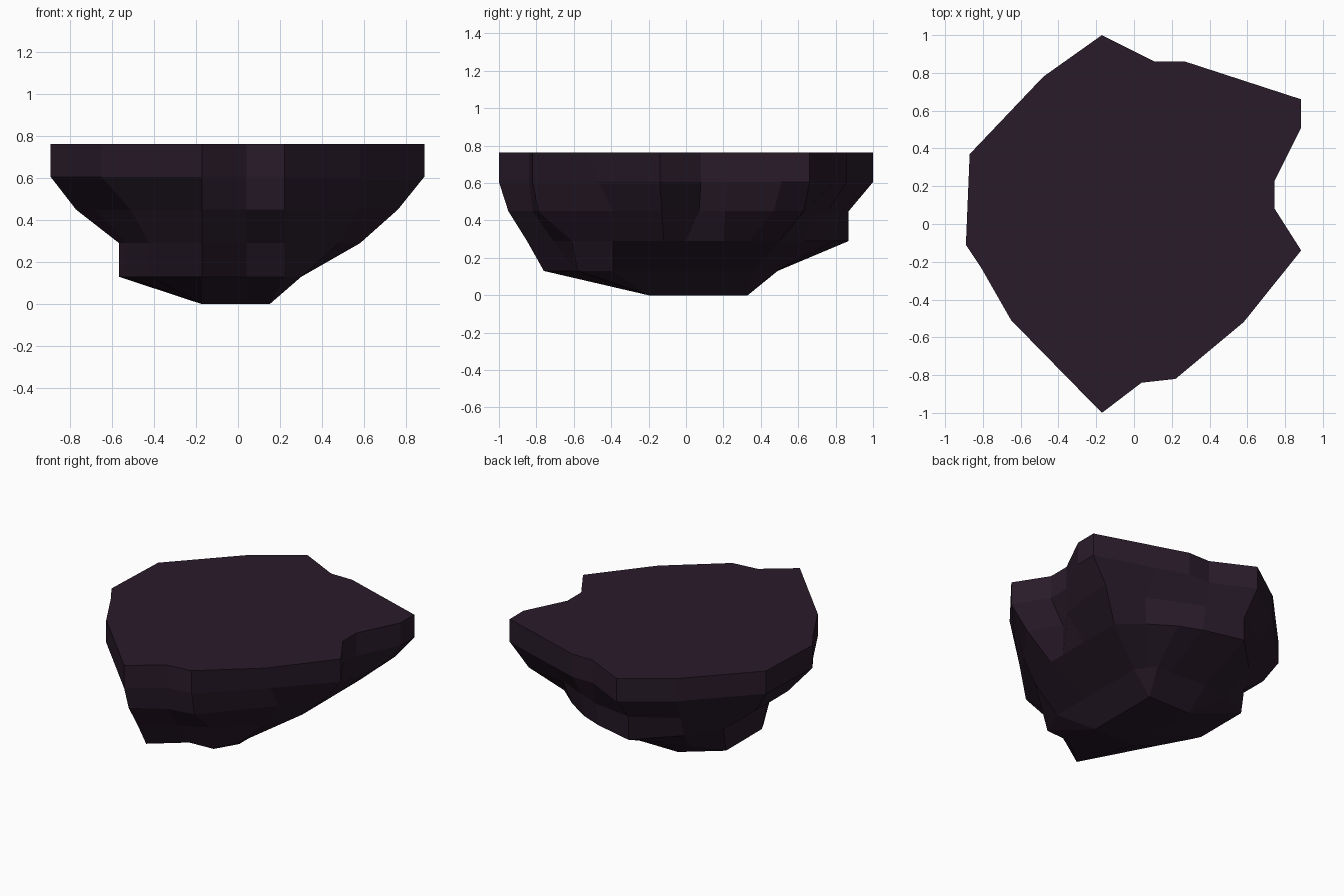
import bpy, bmesh

# Cross-sections, counter-clockwise from the right side, one corner per column
rim = [(.885, -.14), (.745, .08), (.745, .23), (.885, .51), (.885, .66), (.47, .795),
       (.27, .86), (.11, .86), (-.17, 1), (-.48, .78), (-.87, .37), (-.89, -.11),
       (-.81, -.23), (-.65, -.51), (-.17, -1), (.04, -.84), (.22, -.82), (.58, -.52)]
upper = [(.76, -.13), (.64, .07), (.72, .21), (.76, .47), (.76, .63), (.47, .67),
         (.27, .76), (.11, .83), (-.17, .87), (-.45, .70), (-.77, .34), (-.77, -.01),
         (-.68, -.16), (-.51, -.41), (-.17, -.95), (.04, -.82), (.22, -.79), (.58, -.39)]
middle = [(.58, -.12), (.58, 0), (.58, .20), (.58, .34), (.58, .50), (.43, .63),
          (.26, .74), (.11, .80), (-.17, .87), (-.42, .62), (-.565, .40), (-.565, -.08),
          (-.53, -.15), (-.42, -.37), (-.17, -.85), (.04, -.71), (.22, -.61), (.48, -.39)]
lower = [(.30, -.12), (.30, 0), (.30, .18), (.30, .30), (.30, .36), (.25, .43),
         (.21, .48), (.11, .48), (-.17, .49), (-.35, .45), (-.565, .37), (-.565, -.02),
         (-.53, -.09), (-.42, -.29), (-.17, -.76), (.04, -.59), (.22, -.58), (.30, -.39)]


def clamp(v, lo, hi):
    return max(lo, min(hi, v))


# The flat foot is the lower section pulled in to a small rectangle
foot = [(clamp(x, -.17, .15), clamp(y, -.20, .33)) for x, y in lower]
# The rim's underside is the rim with its front right corner trimmed
under_rim = rim[:-1] + [(.58, -.47)]
levels = [(0, foot), (.13, lower), (.29, middle), (.45, upper), (.605, under_rim), (.762, rim)]

# Rock: stack the sections, skin them, cap both ends
bm = bmesh.new()
rings = [[bm.verts.new((x, y, z)) for x, y in section] for z, section in levels]
n = len(rim)
for a, b in zip(rings, rings[1:]):
    for i in range(n):
        j = (i + 1) % n
        bm.faces.new((a[i], a[j], b[j], b[i]))
bm.faces.new(rings[-1])
bm.faces.new(rings[0][::-1])
bmesh.ops.remove_doubles(bm, verts=bm.verts[:], dist=.001)
bmesh.ops.recalc_face_normals(bm, faces=bm.faces[:])

mesh = bpy.data.meshes.new("floating_rock")
bm.to_mesh(mesh)
bm.free()
rock = bpy.data.objects.new("floating_rock", mesh)
bpy.context.collection.objects.link(rock)

# Single dark plum stone colour
stone = bpy.data.materials.new("dark plum stone")
stone.diffuse_color = (.022, .011, .023, 1)
mesh.materials.append(stone)
